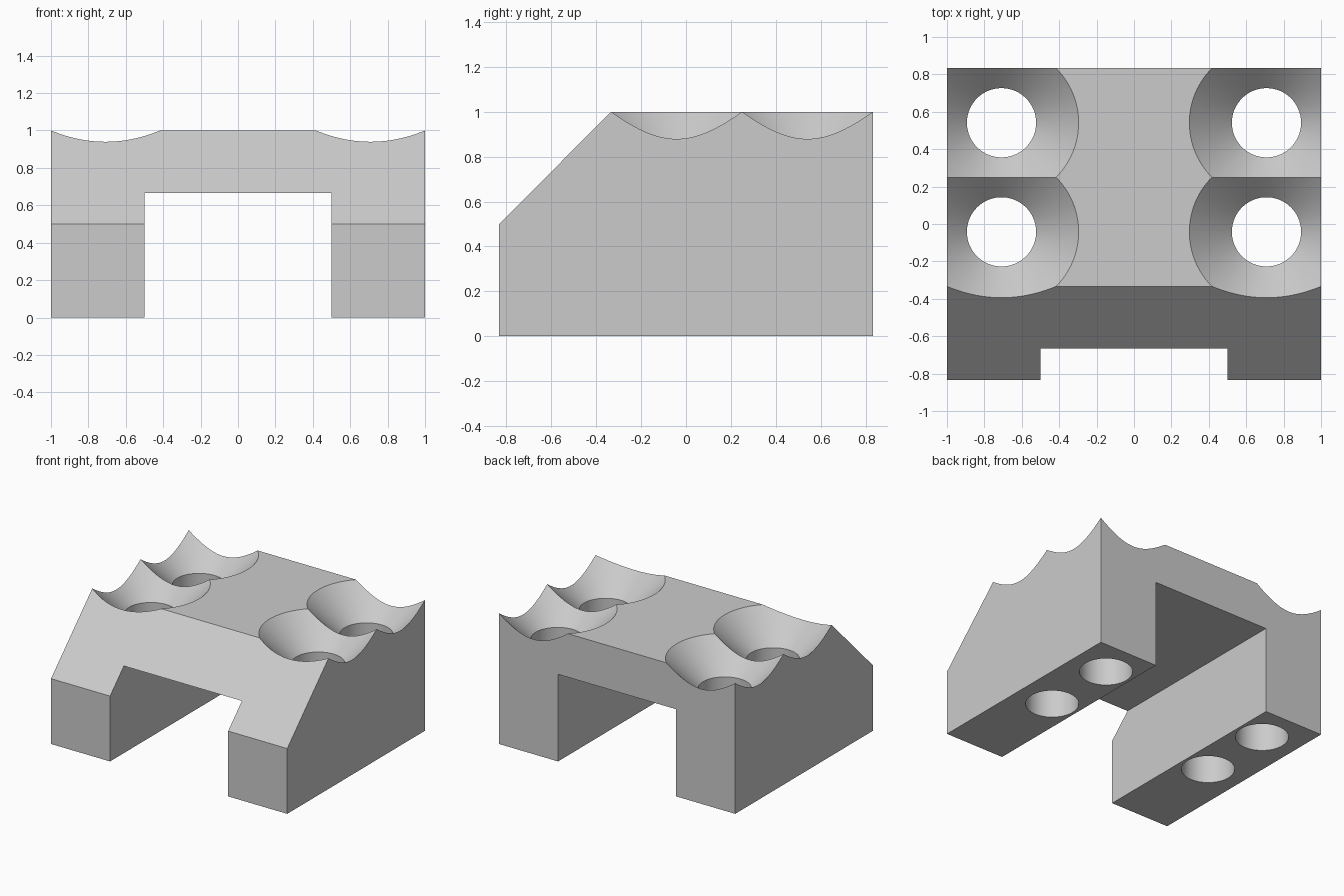
import bpy
import bmesh
from math import cos, sin, tau, radians, sqrt

if "Cube" in bpy.data.objects:
    bpy.data.objects.remove(bpy.data.objects["Cube"])

HALF_DEPTH = 0.833
PITCH = 0.5833              # hole spacing along the depth
SINK_RADIUS = PITCH / sqrt(2)
HOLE_RADIUS = 0.185

grey = bpy.data.materials.new("plain_grey")
grey.use_nodes = True
grey.diffuse_color = (0.6, 0.6, 0.6, 1)
grey.node_tree.nodes["Principled BSDF"].inputs["Base Color"].default_value = (0.6, 0.6, 0.6, 1)


def make_object(name, bm):
    bmesh.ops.recalc_face_normals(bm, faces=bm.faces)
    mesh = bpy.data.meshes.new(name)
    bm.to_mesh(mesh)
    bm.free()
    mesh.materials.append(grey)
    obj = bpy.data.objects.new(name, mesh)
    bpy.context.collection.objects.link(obj)
    return obj


def extruded_side(name, profile, half_width):
    """Extrude a (y, z) outline along x."""
    bm = bmesh.new()
    face = bm.faces.new([bm.verts.new((-half_width, y, z)) for y, z in profile])
    side = bmesh.ops.extrude_face_region(bm, geom=[face])
    verts = [v for v in side["geom"] if isinstance(v, bmesh.types.BMVert)]
    bmesh.ops.translate(bm, verts=verts, vec=(2 * half_width, 0, 0))
    return make_object(name, bm)


def turned(name, profile, centre, segments=96):
    """Revolve a (radius, z) outline around a vertical axis, with flat caps."""
    bm = bmesh.new()
    rings = [[bm.verts.new((centre[0] + r * cos(tau * i / segments),
                            centre[1] + r * sin(tau * i / segments), z))
              for i in range(segments)] for r, z in profile]
    for low, high in zip(rings, rings[1:]):
        for i in range(segments):
            j = (i + 1) % segments
            bm.faces.new((low[i], low[j], high[j], high[i]))
    bm.faces.new(rings[0])
    bm.faces.new(rings[-1])
    return make_object(name, bm)


def cut(target, cutter):
    cutter.hide_render = True
    mod = target.modifiers.new("cut", "BOOLEAN")
    mod.operation = "DIFFERENCE"
    mod.solver = "EXACT"
    mod.object = cutter
    bpy.context.view_layer.objects.active = target
    bpy.ops.object.modifier_apply(modifier=mod.name)
    bpy.data.objects.remove(cutter)


# Body with sloped front
front_top = HALF_DEPTH - 2 * PITCH
block = extruded_side("bridge_block", [
    (-HALF_DEPTH, 0), (HALF_DEPTH, 0), (HALF_DEPTH, 1),
    (front_top, 1), (-HALF_DEPTH, 0.5)], 1)

# Channel between the two legs
cut(block, extruded_side("channel_cutter", [
    (-1, -0.1), (1, -0.1), (1, 0.667), (-1, 0.667)], 0.5))

# Countersunk through holes, two per leg
sink_bottom = 1 - (SINK_RADIUS - HOLE_RADIUS)
hole_profile = [(HOLE_RADIUS, -0.1), (HOLE_RADIUS, sink_bottom), (SINK_RADIUS + 0.2, 1.2)]
for side in (-1, 1):
    for row in (0.5, 1.5):
        centre = (side * (1 - PITCH / 2), HALF_DEPTH - row * PITCH)
        cut(block, turned("hole_cutter", hole_profile, centre))

# Smooth bowls, crisp edges
bpy.ops.object.select_all(action="DESELECT")
block.select_set(True)
bpy.context.view_layer.objects.active = block
bpy.ops.object.shade_smooth_by_angle(angle=radians(20))
